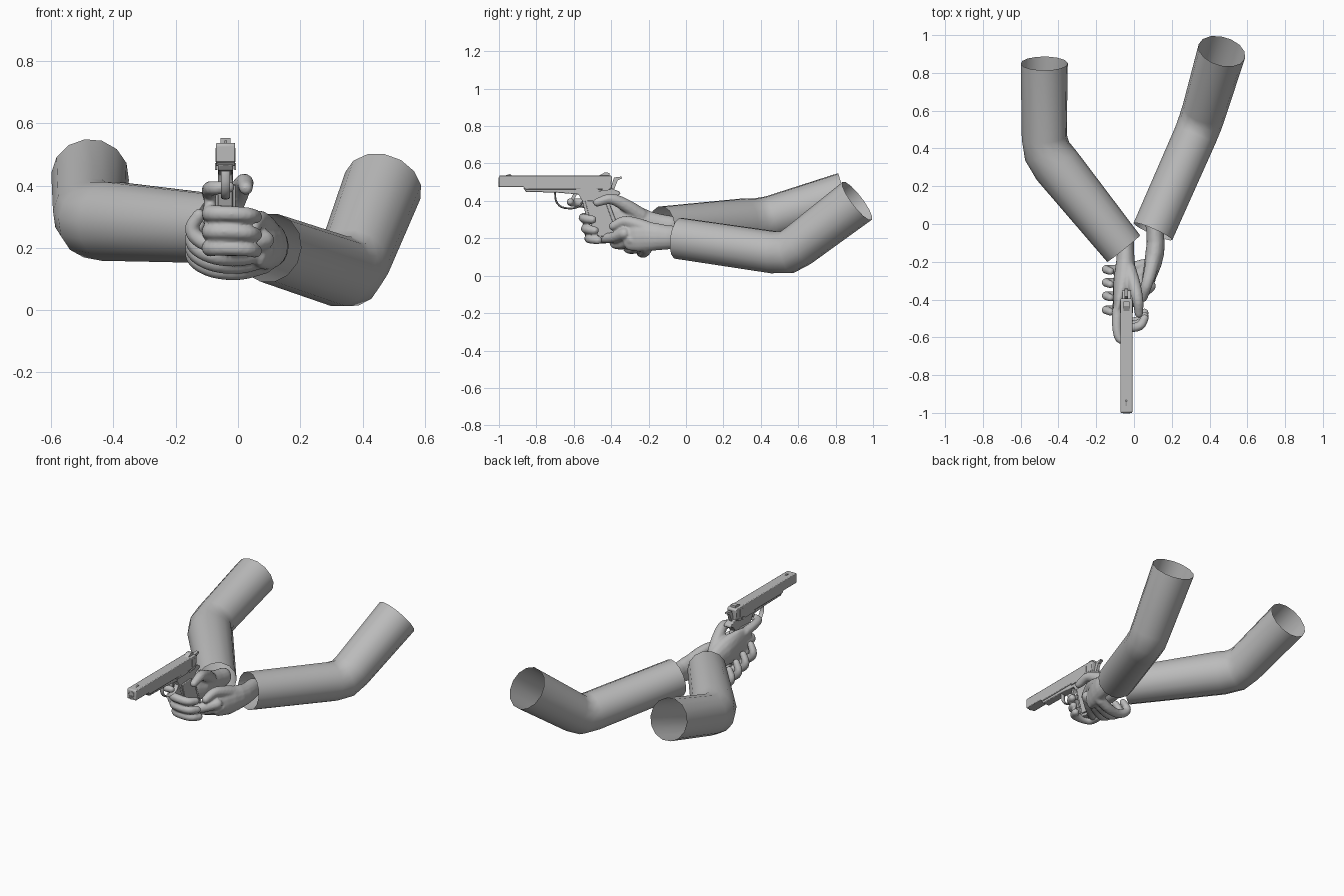
import bpy, bmesh, math
from mathutils import Vector

if "Cube" in bpy.data.objects:
    bpy.data.objects.remove(bpy.data.objects["Cube"])

grey = bpy.data.materials.new("plain grey")
grey.diffuse_color = (0.5, 0.5, 0.5, 1)
grey.use_nodes = True
grey.node_tree.nodes["Principled BSDF"].inputs["Base Color"].default_value = grey.diffuse_color
GX = -0.04  # pistol centre plane


def finish(name, bm, angle=40):
    bmesh.ops.recalc_face_normals(bm, faces=bm.faces)
    me = bpy.data.meshes.new(name)
    bm.to_mesh(me)
    bm.free()
    ob = bpy.data.objects.new(name, me)
    bpy.context.collection.objects.link(ob)
    me.materials.append(grey)
    bpy.ops.object.select_all(action='DESELECT')
    ob.select_set(True)
    bpy.context.view_layer.objects.active = ob
    bpy.ops.object.shade_smooth_by_angle(angle=math.radians(angle))
    return ob


def sweep(bm, pts, radii, sides=12, closed=True):
    """Tube along pts; each radius is a number or (sideways, upward) pair."""
    pts = [Vector(p) for p in pts]
    radii = [r if isinstance(r, tuple) else (r, r) for r in radii]
    n = len(pts)
    tans = []
    for i in range(n):
        a = (pts[i] - pts[i - 1]).normalized() if i else Vector()
        b = (pts[i + 1] - pts[i]).normalized() if i < n - 1 else Vector()
        tans.append((a + b).normalized())
    up = Vector((0, 0, 1)) if abs(tans[0].z) < 0.8 else Vector((0, 1, 0))
    stations = [(p, t, r) for p, t, r in zip(pts, tans, radii)]
    if closed:  # rounded ends
        for end, s in ((0, -1), (-1, 1)):
            p, t, r = stations[end]
            m = min(r)
            caps = [(p + t * s * m * math.sin(a), t, (r[0] * math.cos(a), r[1] * math.cos(a)))
                    for a in (0.6, 1.15)]
            stations = caps[::-1] + stations if s < 0 else stations + caps
    rings = []
    for p, t, r in stations:
        up = (up - t * up.dot(t)).normalized()
        side = t.cross(up)
        rings.append([bm.verts.new(p + side * r[0] * math.cos(k * math.tau / sides)
                                   + up * r[1] * math.sin(k * math.tau / sides)) for k in range(sides)])
    for a, b in zip(rings, rings[1:]):
        for k in range(sides):
            j = (k + 1) % sides
            bm.faces.new((a[k], a[j], b[j], b[k]))
    if closed:
        bm.faces.new(rings[0][::-1])
        bm.faces.new(rings[-1])


def curved(pts, steps=4):
    """Smooth path through pts."""
    v = [Vector(p) for p in pts]
    v = [2 * v[0] - v[1]] + v + [2 * v[-1] - v[-2]]
    out = []
    for a, b, c, d in zip(v, v[1:], v[2:], v[3:]):
        for i in range(steps):
            t = i / steps
            out.append(0.5 * (2 * b + (c - a) * t + (2 * a - 5 * b + 4 * c - d) * t * t
                              + (3 * b - a - 3 * c + d) * t ** 3))
    return out + [v[-2]]


def finger(bm, pts, r0, r1):
    path = curved(pts)
    n = len(path) - 1
    sweep(bm, path, [r0 + (r1 - r0) * i / n for i in range(n + 1)], 10)


def plate(name, profile, half, x=GX, bevel=0.0):
    """Side profile of (y, z) points extruded across x."""
    bm = bmesh.new()
    f = bm.faces.new([bm.verts.new((x - half, y, z)) for y, z in profile])
    new = bmesh.ops.extrude_face_region(bm, geom=[f])["geom"]
    bmesh.ops.translate(bm, vec=(2 * half, 0, 0), verts=[g for g in new if isinstance(g, bmesh.types.BMVert)])
    ob = finish(name, bm, 30)
    if bevel:
        m = ob.modifiers.new("edge", 'BEVEL')
        m.width, m.segments, m.limit_method = bevel, 2, 'ANGLE'
    return ob


def box(y0, y1, z0, z1):
    return [(y0, z0), (y1, z0), (y1, z1), (y0, z1)]


def fuse(name, bm):
    ob = finish(name, bm)
    m = ob.modifiers.new("fuse", 'REMESH')
    m.mode, m.voxel_size, m.use_smooth_shade = 'VOXEL', 0.007, True
    s = ob.modifiers.new("soften", 'SMOOTH')
    s.factor, s.iterations = 0.5, 3


# Sleeves: open bent tubes
sleeves = {
    "right_sleeve": ([(-0.055, -0.13, 0.26), (-0.41, 0.31, 0.285), (-0.46, 0.385, 0.29),
                      (-0.475, 0.46, 0.31), (-0.475, 0.85, 0.43)], [0.112, 0.13, 0.126, 0.12, 0.125]),
    "left_sleeve": ([(0.10, -0.04, 0.20), (0.325, 0.47, 0.125), (0.352, 0.54, 0.125),
                     (0.372, 0.60, 0.16), (0.465, 0.915, 0.40)], [0.112, 0.115, 0.117, 0.118, 0.128]),
}
for name, (pts, radii) in sleeves.items():
    bm = bmesh.new()
    sweep(bm, pts, radii, 14, closed=False)
    finish(name, bm, 60)

# Gripping hand: palm, three wrapped fingers, trigger finger, thumb
bm = bmesh.new()
sweep(bm, curved([(-0.045, -0.08, 0.265), (-0.045, -0.20, 0.28), (-0.05, -0.30, 0.30),
                  (-0.075, -0.40, 0.31), (-0.088, -0.49, 0.305)], 2),
      [(0.045, 0.055), (0.045, 0.058), (0.05, 0.065), (0.056, 0.078), (0.06, 0.088),
       (0.05, 0.095), (0.036, 0.1), (0.028, 0.1), (0.022, 0.09)], 16)
for z, dy in ((0.31, 0.0), (0.252, 0.012), (0.2, 0.03)):
    finger(bm, [(-0.088, -0.46 + dy, z), (-0.085, -0.525 + dy, z), (-0.035, -0.548 + dy, z),
                (0.03, -0.54 + dy, z - 0.004), (0.056, -0.50 + dy, z - 0.01)], 0.029, 0.023)
finger(bm, [(-0.088, -0.46, 0.375), (-0.09, -0.55, 0.388), (-0.075, -0.61, 0.392), (-0.03, -0.618, 0.395)],
       0.029, 0.02)
finger(bm, [(-0.03, -0.24, 0.32), (0.0, -0.32, 0.375), (0.02, -0.40, 0.41), (0.026, -0.475, 0.392)], 0.042, 0.023)
fuse("gripping_hand", bm)

# Supporting hand: palm, thumb, four fingers cupped underneath
bm = bmesh.new()
sweep(bm, curved([(0.105, 0.0, 0.205), (0.115, -0.10, 0.205), (0.10, -0.21, 0.21), (0.07, -0.31, 0.205)], 2),
      [(0.045, 0.06), (0.046, 0.062), (0.048, 0.065), (0.05, 0.073), (0.046, 0.08), (0.04, 0.08), (0.03, 0.07)], 16)
finger(bm, [(0.105, -0.17, 0.24), (0.085, -0.26, 0.275), (0.065, -0.33, 0.29), (0.048, -0.39, 0.265)], 0.04, 0.024)
for y0, y, z in ((-0.33, -0.455, 0.205), (-0.29, -0.38, 0.172), (-0.25, -0.31, 0.148), (-0.21, -0.24, 0.128)):
    finger(bm, [(0.085, y0, z + 0.02), (0.01, (y0 + y) / 2, z - 0.002), (-0.07, y, z),
                (-0.13, y, z + 0.025), (-0.148, y, z + 0.06), (-0.125, y - 0.01, z + 0.1)], 0.032, 0.021)
fuse("supporting_hand", bm)

# Pistol body
plate("slide", [(-1.0, 0.475), (-0.87, 0.475), (-0.86, 0.462), (-0.40, 0.462), (-0.395, 0.53),
                (-0.405, 0.537), (-0.995, 0.537), (-1.0, 0.53)], 0.031, bevel=0.01)
plate("frame", [(-0.87, 0.468), (-0.855, 0.448), (-0.70, 0.445), (-0.575, 0.435), (-0.555, 0.40),
                (-0.505, 0.20), (-0.345, 0.175), (-0.335, 0.19), (-0.41, 0.39), (-0.385, 0.425),
                (-0.35, 0.435), (-0.355, 0.45), (-0.40, 0.468)], 0.024, bevel=0.004)
for s in (-1, 1):
    plate("grip_panel", [(-0.54, 0.40), (-0.49, 0.215), (-0.36, 0.20), (-0.425, 0.38), (-0.45, 0.405)],
          0.005, GX + s * 0.027, 0.003)
    plate("slide_stop", [(-0.59, 0.452), (-0.49, 0.452), (-0.47, 0.462), (-0.50, 0.472), (-0.59, 0.462)],
          0.003, GX + s * 0.028)
    plate("safety_lever", [(-0.47, 0.45), (-0.42, 0.455), (-0.405, 0.47), (-0.43, 0.472)], 0.003, GX + s * 0.031)
    for i in range(6):
        y = -0.475 + i * 0.011
        plate("slide_serration", box(y, y + 0.005, 0.475, 0.52), 0.001, GX + s * 0.031)

# Muzzle and recoil plug
for name, z, r in (("muzzle", 0.508, 0.018), ("recoil_plug", 0.487, 0.012)):
    bm = bmesh.new()
    sweep(bm, [(GX, -0.99, z), (GX, -1.003, z)], [r, r], 16, closed=False)
    finish(name, bm)

# Trigger guard and trigger
bm = bmesh.new()
sweep(bm, curved([(GX, -0.70, 0.448), (GX, -0.695, 0.40), (GX, -0.665, 0.367), (GX, -0.61, 0.36),
                  (GX, -0.57, 0.372), (GX, -0.55, 0.40)], 3), [(0.014, 0.005)] * 16, 8)
finish("trigger_guard", bm)
plate("trigger", [(-0.60, 0.445), (-0.615, 0.41), (-0.625, 0.385), (-0.605, 0.395), (-0.58, 0.44)], 0.009)

# Sights and hammer
plate("rear_sight", [(-0.465, 0.535), (-0.41, 0.535), (-0.41, 0.55), (-0.435, 0.552)], 0.016)
plate("front_sight", [(-0.97, 0.535), (-0.93, 0.535), (-0.94, 0.545)], 0.004)
plate("hammer", [(-0.405, 0.46), (-0.385, 0.46), (-0.365, 0.51), (-0.342, 0.52), (-0.345, 0.53), (-0.385, 0.525)], 0.009)
